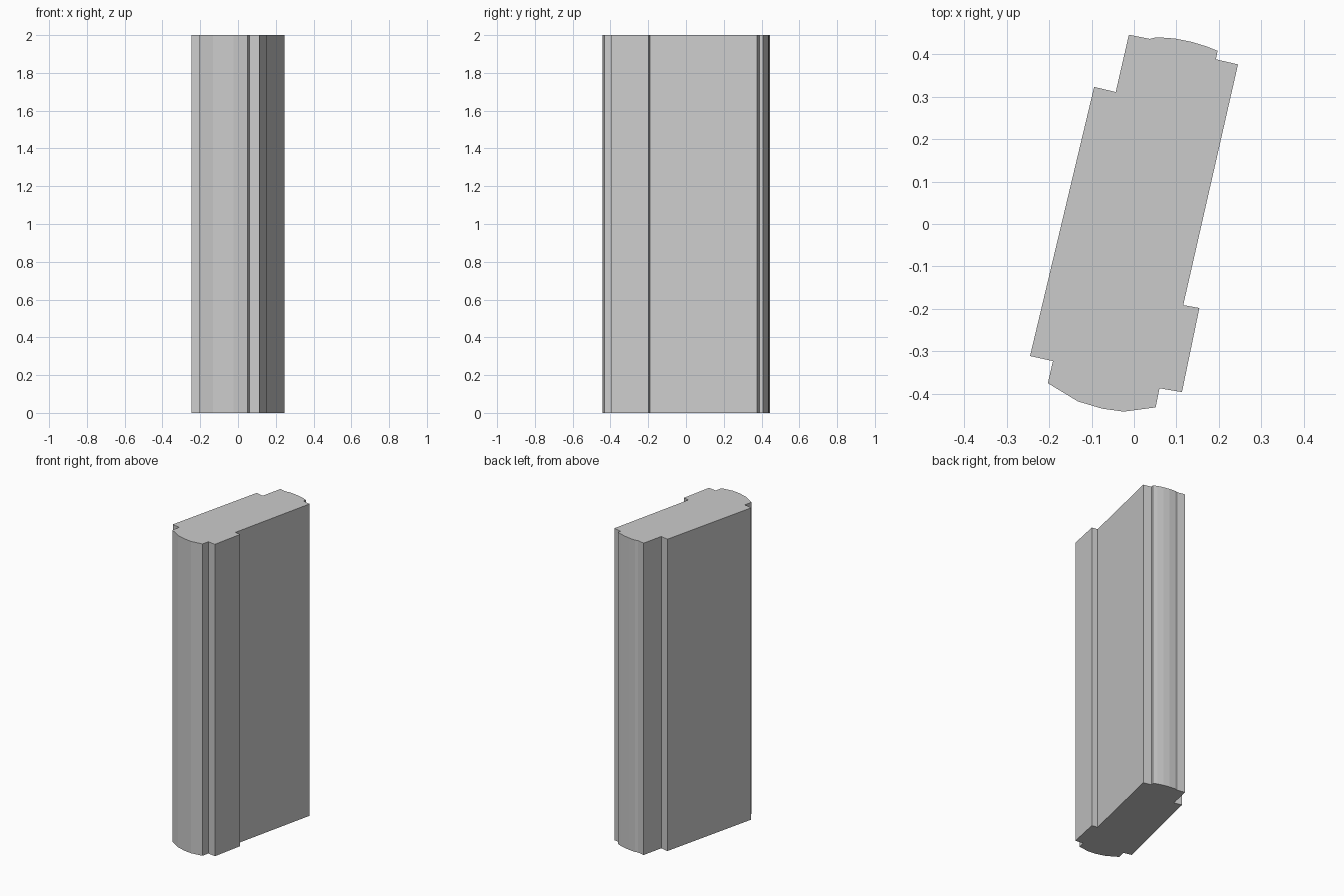
import bpy
import bmesh

if "Cube" in bpy.data.objects:
    bpy.data.objects.remove(bpy.data.objects["Cube"])

HEIGHT = 2.0

# Outline of the post seen from above, grouped by side
back_end = [(-0.012, 0.446), (0.037, 0.436), (0.053, 0.440), (0.096, 0.437),
            (0.136, 0.429), (0.172, 0.418), (0.197, 0.408), (0.193, 0.388)]
right_side = [(0.245, 0.376), (0.116, -0.191), (0.154, -0.198),
              (0.113, -0.396), (0.060, -0.387)]
front_end = [(0.051, -0.432), (-0.024, -0.442), (-0.075, -0.435),
             (-0.132, -0.418), (-0.203, -0.375), (-0.191, -0.323)]
left_side = [(-0.245, -0.311), (-0.094, 0.323), (-0.043, 0.311)]


def extruded_profile(name, outline, height):
    bm = bmesh.new()
    base = bm.faces.new([bm.verts.new((x, y, 0)) for x, y in outline])
    top = bmesh.ops.extrude_face_region(bm, geom=[base], use_keep_orig=True)
    verts = [g for g in top["geom"] if isinstance(g, bmesh.types.BMVert)]
    bmesh.ops.translate(bm, verts=verts, vec=(0, 0, height))
    bmesh.ops.recalc_face_normals(bm, faces=bm.faces)
    mesh = bpy.data.meshes.new(name)
    bm.to_mesh(mesh)
    bm.free()
    obj = bpy.data.objects.new(name, mesh)
    bpy.context.collection.objects.link(obj)
    return obj


# Moulded post: one flat-faced prism
extruded_profile("moulded_post", back_end + right_side + front_end + left_side, HEIGHT)
